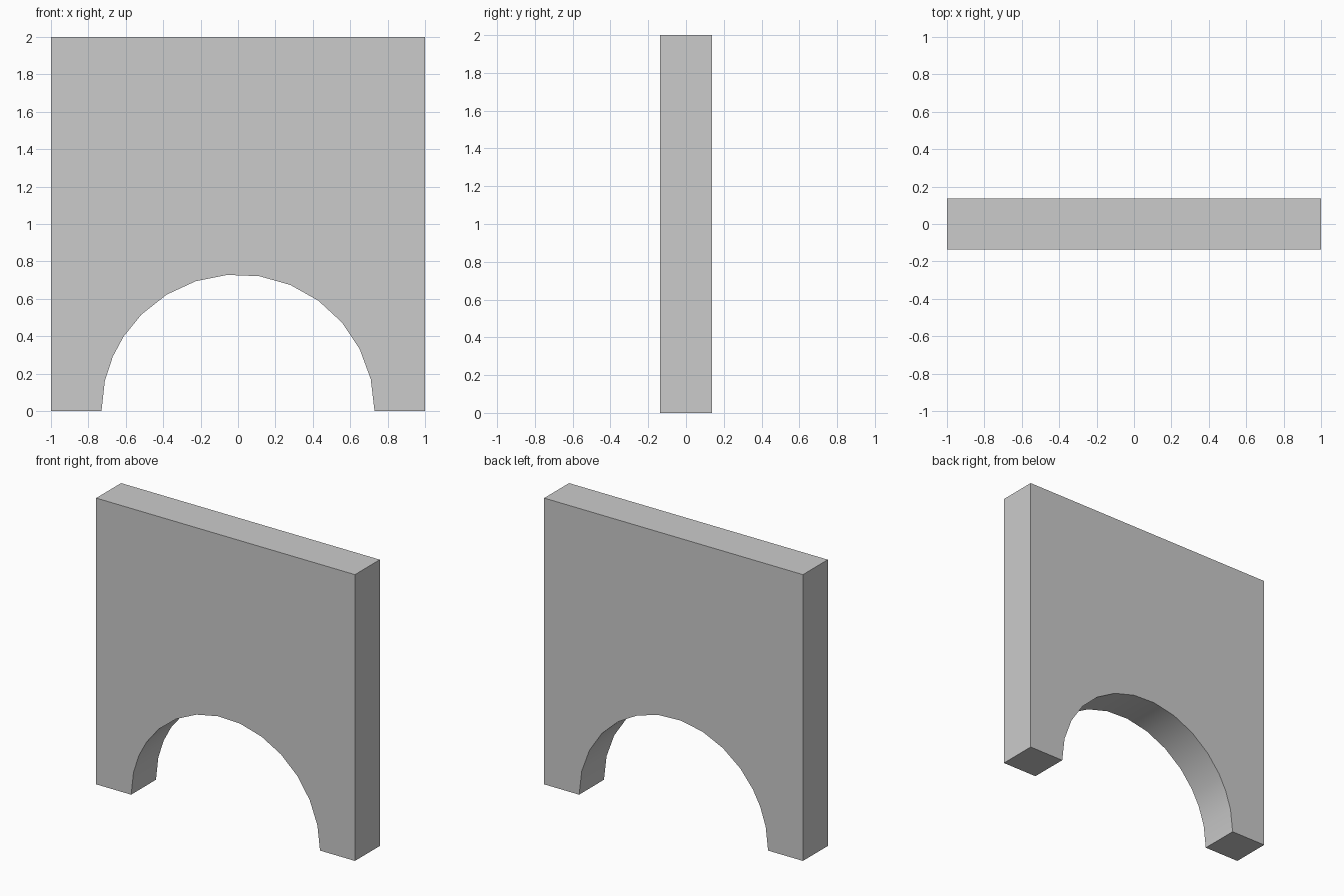
import bpy, bmesh
from math import radians, sin, cos

if "Cube" in bpy.data.objects:
    bpy.data.objects.remove(bpy.data.objects["Cube"])

HALF_DEPTH = 0.137
RADIUS = 0.73

# Arch opening, right foot to left foot (slightly uneven facets)
angles = [13.5 * i for i in range(11)] + [147, 156.5, 167.2, 180]
arch = [(RADIUS * cos(radians(a)), RADIUS * sin(radians(a))) for a in angles]

# Wall outline with the arch cut into its lower edge
outline = arch + [(-1, 0), (-1, 2), (1, 2), (1, 0)]

# Extrude the outline through the wall thickness
bm = bmesh.new()
face = bm.faces.new([bm.verts.new((x, -HALF_DEPTH, z)) for x, z in outline])
result = bmesh.ops.extrude_face_region(bm, geom=[face], use_keep_orig=True)
moved = [g for g in result["geom"] if isinstance(g, bmesh.types.BMVert)]
bmesh.ops.translate(bm, verts=moved, vec=(0, 2 * HALF_DEPTH, 0))
bmesh.ops.recalc_face_normals(bm, faces=bm.faces)

mesh = bpy.data.meshes.new("arched_wall")
bm.to_mesh(mesh)
bm.free()
wall = bpy.data.objects.new("arched_wall", mesh)
bpy.context.collection.objects.link(wall)

# Smooth arch underside, crisp outer edges
bpy.context.view_layer.objects.active = wall
wall.select_set(True)
bpy.ops.object.shade_smooth_by_angle(angle=radians(30))
